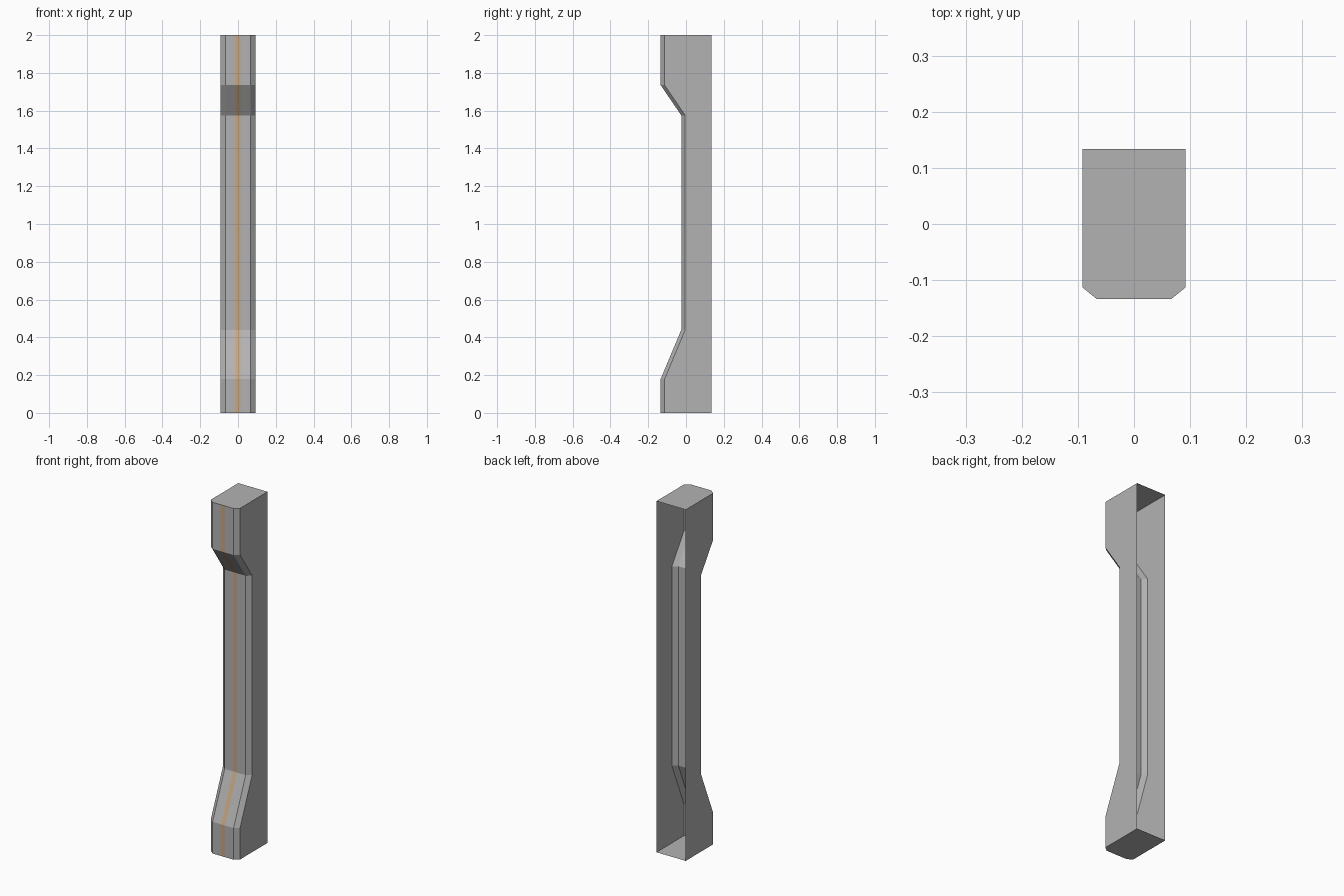
import bpy
import bmesh

cube = bpy.data.objects.get("Cube")
if cube:
    bpy.data.objects.remove(cube, do_unlink=True)


def make_material(name, colour):
    mat = bpy.data.materials.new(name)
    mat.use_nodes = True
    mat.diffuse_color = colour
    mat.node_tree.nodes["Principled BSDF"].inputs["Base Color"].default_value = colour
    return mat


grey = make_material("plain grey", (0.45, 0.45, 0.45, 1))
orange = make_material("pale orange", (0.58, 0.38, 0.22, 1))

HALF_WIDTH = 0.092
BACK = 0.134
CHAMFER_X, CHAMFER_Y = 0.026, 0.021
STRIPE = 0.012

# Height and front depth at each bend of the post
LEVELS = [(0, -0.134), (0.18, -0.134), (0.44, -0.025),
          (1.575, -0.025), (1.735, -0.134), (2, -0.134)]


def cross_section(front):
    """Open-backed outline with chamfered front corners, from -x to +x."""
    half = [(HALF_WIDTH, BACK), (HALF_WIDTH, front + CHAMFER_Y),
            (HALF_WIDTH - CHAMFER_X, front), (STRIPE, front)]
    return [(-x, y) for x, y in half] + half[::-1]


# Hollow post shell: sides, chamfers and striped front, open at the back
bm = bmesh.new()
rings = [[bm.verts.new((x, y, z)) for x, y in cross_section(front)]
         for z, front in LEVELS]
for low, high in zip(rings, rings[1:]):
    for i in range(len(low) - 1):
        face = bm.faces.new((low[i], low[i + 1], high[i + 1], high[i]))
        centre = face.calc_center_median()
        face.material_index = int(abs(centre.x) < STRIPE / 2)

# Bottom and top caps
bm.faces.new(rings[0][::-1])
bm.faces.new(rings[-1])

mesh = bpy.data.meshes.new("post_shell")
bm.normal_update()
bm.to_mesh(mesh)
bm.free()
mesh.materials.append(grey)
mesh.materials.append(orange)
post = bpy.data.objects.new("post_shell", mesh)
bpy.context.collection.objects.link(post)
